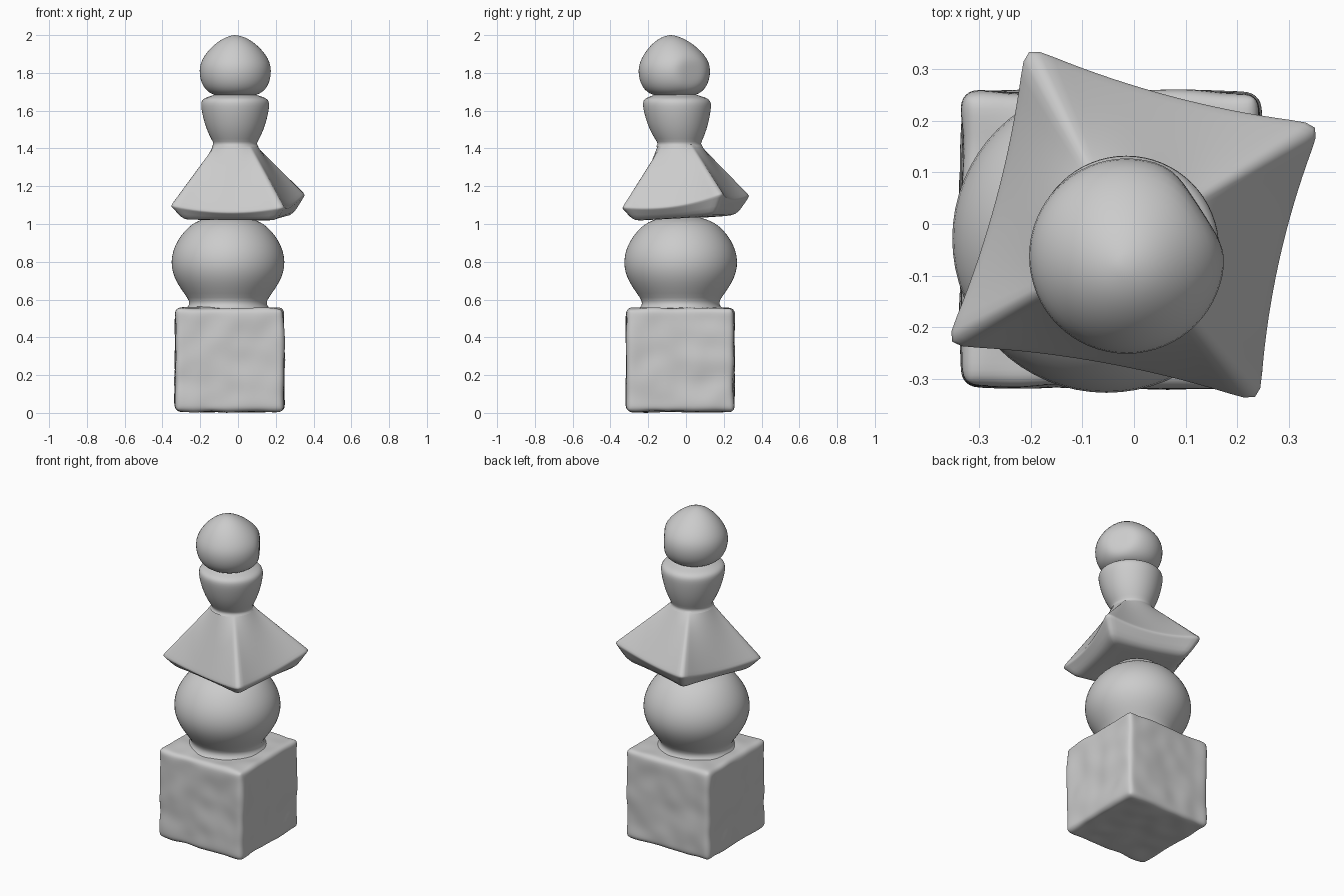
import bpy, bmesh, math
from mathutils import Vector, noise

if "Cube" in bpy.data.objects:
    bpy.data.objects.remove(bpy.data.objects["Cube"])


def finish(name, bm, levels=1):
    bmesh.ops.recalc_face_normals(bm, faces=bm.faces)
    mesh = bpy.data.meshes.new(name)
    bm.to_mesh(mesh)
    bm.free()
    ob = bpy.data.objects.new(name, mesh)
    bpy.context.collection.objects.link(ob)
    for p in mesh.polygons:
        p.use_smooth = True
    if levels:
        mod = ob.modifiers.new("smooth", 'SUBSURF')
        mod.levels = mod.render_levels = levels
    return ob


def loft(bm, rings):
    rows = [[bm.verts.new(p) for p in ring] for ring in rings]
    for a, b in zip(rows, rows[1:]):
        n = len(a)
        for i in range(n):
            bm.faces.new((a[i], a[(i + 1) % n], b[(i + 1) % n], b[i]))
    return rows


def lathe(name, profile, top=None, chip=None, n=32):
    """profile rows: z, radius, centre x, centre y; chip cuts one side flat"""
    bm = bmesh.new()
    rings = []
    for z, r, cx, cy in profile:
        rings.append([Vector((cx + r * math.cos(2 * math.pi * i / n),
                              cy + r * math.sin(2 * math.pi * i / n), z)) for i in range(n)])
    if chip:
        d, limit = chip
        for ring in rings:
            for p in ring:
                over = p.dot(d) - limit
                if over > 0:
                    p -= d * over * 0.9
    rows = loft(bm, rings)
    if top:
        tip = bm.verts.new(top)
        for i in range(n):
            bm.faces.new((rows[-1][i], rows[-1][(i + 1) % n], tip))
    return finish(name, bm)


# weathered base block
bm = bmesh.new()
bmesh.ops.create_cube(bm, size=1)
bmesh.ops.scale(bm, vec=(0.575, 0.57, 0.55), verts=bm.verts)
bmesh.ops.translate(bm, vec=(-0.045, -0.03, 0.281), verts=bm.verts)
bmesh.ops.bevel(bm, geom=bm.edges[:], offset=0.03, segments=3, profile=0.5, affect='EDGES')
bmesh.ops.subdivide_edges(bm, edges=[e for e in bm.edges if e.calc_length() > 0.3],
                          cuts=15, use_grid_fill=True)
bm.normal_update()
moves = [(v, v.normal * 0.010 * noise.noise(v.co * 9)) for v in bm.verts]
for v, d in moves:
    v.co += d
    v.co.z = max(v.co.z, 0.0)
finish("base_block", bm)

# round body
cx, cy = -0.053, -0.028
lathe("round_body", [(z, r, cx, cy) for z, r in [
    (0.55, 0.225), (0.565, 0.21), (0.59, 0.202), (0.63, 0.232), (0.69, 0.273),
    (0.745, 0.296), (0.80, 0.303), (0.86, 0.293), (0.915, 0.267), (0.965, 0.23),
    (1.00, 0.19), (1.02, 0.15), (1.035, 0.10)]])

# tilted roof with upturned corners
corners = [Vector(c) for c in [(0.367, 0.196, 1.165), (-0.213, 0.35, 1.155),
                               (-0.37, -0.238, 1.10), (0.246, -0.35, 1.09)]]
centre = Vector((0.0, -0.01, 0))
top_c = Vector((-0.015, -0.035, 1.425))
rim = []
N = 10
for k in range(4):
    a, b = corners[k], corners[(k + 1) % 4]
    inward = Vector((-(b - a).y, (b - a).x, 0)).normalized()
    for i in range(N):
        t = i / N
        sag = 4 * t * (1 - t)
        rim.append(a.lerp(b, t) + inward * 0.024 * sag - Vector((0, 0, 0.035 * sag)))


def under(p, s):
    q = centre + (p - centre) * s
    q.z = 1.03 + 0.06 * q.y
    return q


def circle(p, c, r):
    d = Vector((p.x - c.x, p.y - c.y, 0)).normalized()
    return Vector((c.x, c.y, c.z)) + d * r


top = [circle(p, top_c, 0.112) for p in rim]
low = [under(p, 0.80) for p in rim]
inner = [circle(p, Vector((-0.04, -0.02, 1.035)), 0.13) for p in rim]
rings = [inner, [i.lerp(l, 0.6) for i, l in zip(inner, low)], low,
         [l.lerp(p, 0.5) for l, p in zip(low, rim)],
         [l.lerp(p, 0.9) for l, p in zip(low, rim)], rim]
for s in (0.06, 0.25, 0.5, 0.75, 0.93, 1.0):
    rings.append([p.lerp(q, s) for p, q in zip(rim, top)])
bm = bmesh.new()
loft(bm, rings)
finish("roof", bm)

# cup under the finial
lathe("cup", [(z, r, -0.015, cy) for z, r, cy in [
    (1.41, 0.125, -0.035), (1.425, 0.112, -0.035), (1.445, 0.125, -0.037),
    (1.50, 0.152, -0.042), (1.56, 0.170, -0.045), (1.61, 0.180, -0.047),
    (1.64, 0.182, -0.048), (1.66, 0.174, -0.050), (1.672, 0.15, -0.052),
    (1.68, 0.12, -0.055), (1.688, 0.105, -0.057)]])

# finial ball with one worn side
bx, by = -0.014, -0.062
lathe("finial_ball", [(z, r, bx, by + o) for z, r, o in [
    (1.682, 0.105, 0), (1.69, 0.13, 0), (1.71, 0.158, 0), (1.745, 0.180, 0),
    (1.79, 0.191, 0), (1.835, 0.190, 0), (1.875, 0.175, 0), (1.915, 0.147, -0.004),
    (1.95, 0.112, -0.010), (1.98, 0.070, -0.015), (1.995, 0.032, -0.018)]],
    top=(-0.02, -0.08, 2.001), chip=(Vector((0.84, 0.54, 0)).normalized(), 0.122))
